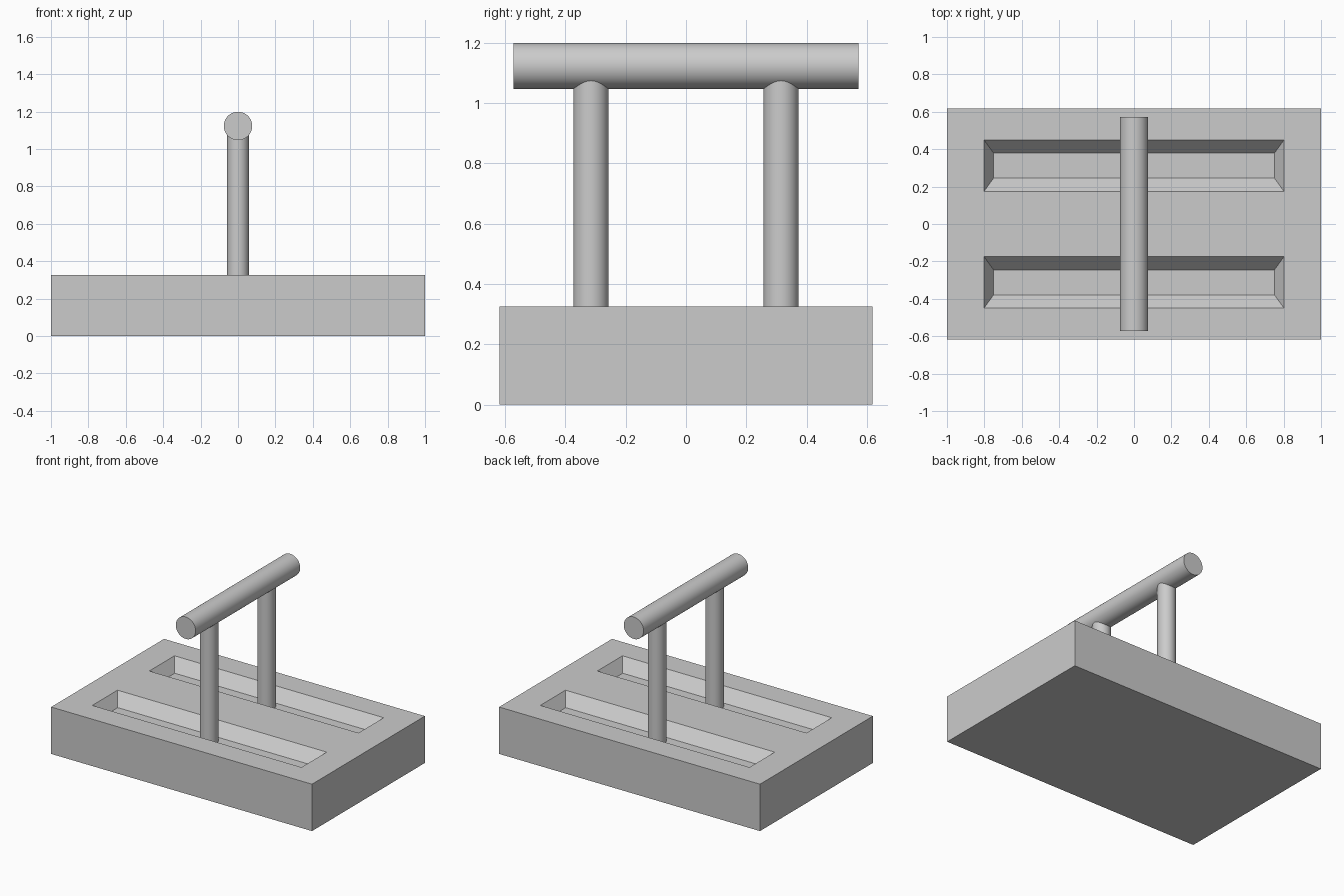
import bpy, bmesh, math
from mathutils import Vector

if "Cube" in bpy.data.objects:
    bpy.data.objects.remove(bpy.data.objects["Cube"])

BASE_X, BASE_Y, BASE_H = 1.0, 0.618, 0.325
SLOT_Y, SLOT_DEPTH = 0.312, 0.08
SLOT_TOP = (0.802, 0.138)     # half sizes at the rim
SLOT_FLOOR = (0.751, 0.067)   # half sizes at the floor
BAR_R, BAR_Z = 0.076, 1.123


def rod(name, radius, length, location, rotation=(0, 0, 0)):
    bpy.ops.mesh.primitive_cylinder_add(vertices=64, radius=radius, depth=length,
                                        location=location, rotation=rotation)
    obj = bpy.context.object
    obj.name = name
    bpy.ops.object.shade_smooth_by_angle(angle=math.radians(30))
    return obj


# Base block, sliced along the slot outlines
bm = bmesh.new()
bmesh.ops.create_cube(bm, size=1)
for v in bm.verts:
    v.co = Vector((v.co.x * 2 * BASE_X, v.co.y * 2 * BASE_Y, (v.co.z + 0.5) * BASE_H))
cuts = [(Vector((s * SLOT_TOP[0], 0, 0)), Vector((1, 0, 0))) for s in (-1, 1)]
cuts += [(Vector((0, s * SLOT_Y + t * SLOT_TOP[1], 0)), Vector((0, 1, 0)))
         for s in (-1, 1) for t in (-1, 1)]
for point, normal in cuts:
    bmesh.ops.bisect_plane(bm, geom=bm.verts[:] + bm.edges[:] + bm.faces[:],
                           plane_co=point, plane_no=normal)

# Two sloped-wall slots sunk into the top
for side in (-1, 1):
    centre = Vector((0, side * SLOT_Y, BASE_H))
    face = next(f for f in bm.faces
                if (f.calc_center_median() - centre).length < 0.01)
    bmesh.ops.inset_region(bm, faces=[face], thickness=0.01, use_even_offset=True)
    for v in face.verts:
        v.co.x = math.copysign(SLOT_FLOOR[0], v.co.x)
        v.co.y = centre.y + math.copysign(SLOT_FLOOR[1], v.co.y - centre.y)
        v.co.z = BASE_H - SLOT_DEPTH
bmesh.ops.recalc_face_normals(bm, faces=bm.faces[:])
mesh = bpy.data.meshes.new("base")
bm.to_mesh(mesh)
bm.free()
bpy.context.collection.objects.link(bpy.data.objects.new("base", mesh))

# Posts standing on the slot floors and running into the bar
post_bottom = BASE_H - SLOT_DEPTH
for name, side in (("front_post", -1), ("back_post", 1)):
    rod(name, 0.058, BAR_Z - post_bottom,
        (0, side * 0.315, (BAR_Z + post_bottom) / 2))

# Horizontal grip bar
rod("grip_bar", BAR_R, 1.145, (0, 0, BAR_Z), (math.pi / 2, 0, 0))
